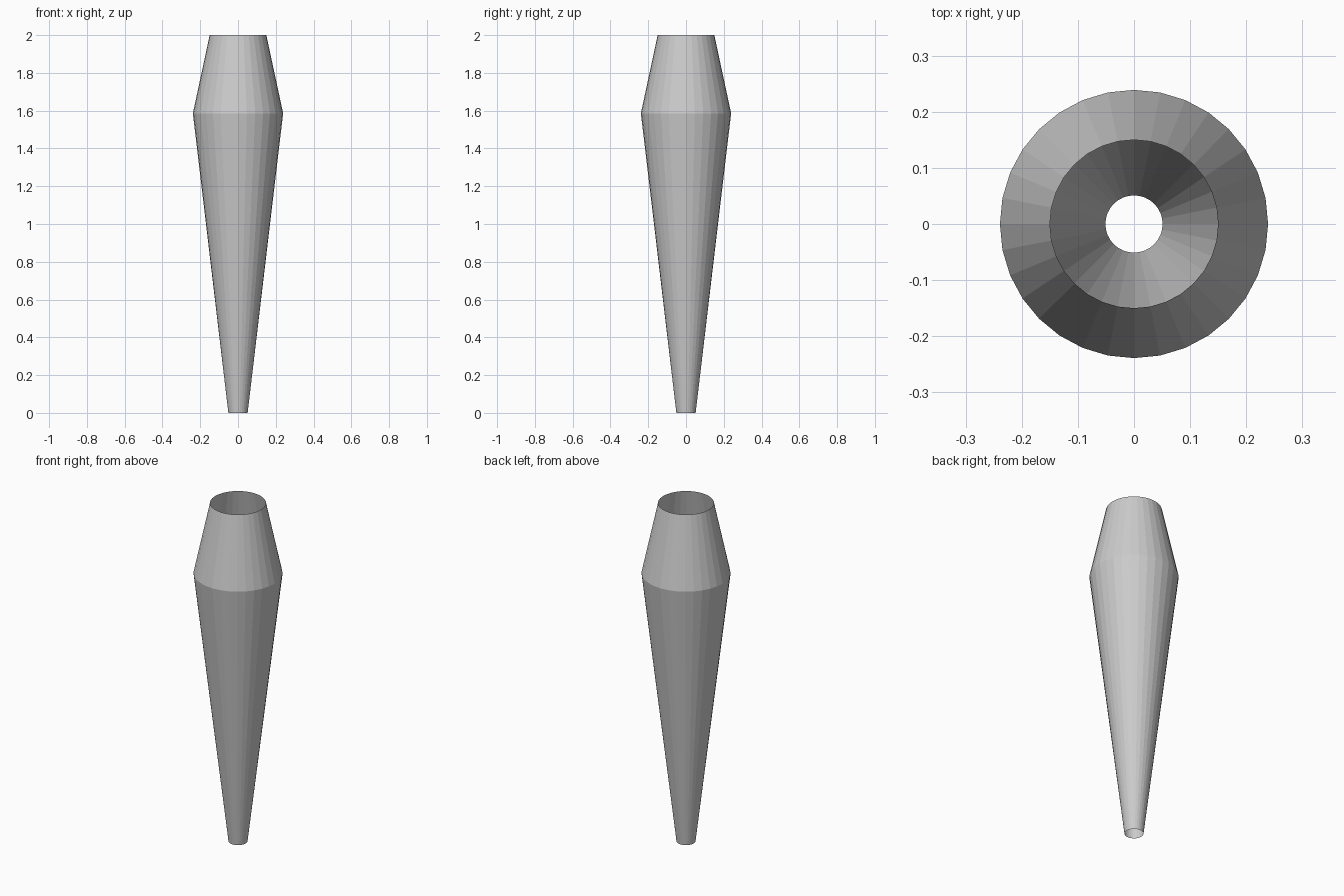
import bpy, bmesh
from math import cos, sin, tau

if "Cube" in bpy.data.objects:
    bpy.data.objects.remove(bpy.data.objects["Cube"])

SIDES = 32
# Profile of the open tapered shell: (radius, height)
PROFILE = [(0.051, 0.0), (0.239, 1.586), (0.15, 2.0)]

bm = bmesh.new()
rings = [[bm.verts.new((r * cos(tau * i / SIDES), r * sin(tau * i / SIDES), z))
          for i in range(SIDES)] for r, z in PROFILE]

# Flat-sided walls between neighbouring rings, both ends left open
for low, high in zip(rings, rings[1:]):
    for i in range(SIDES):
        j = (i + 1) % SIDES
        bm.faces.new((low[i], low[j], high[j], high[i]))

mesh = bpy.data.meshes.new("tapered_shell")
bm.to_mesh(mesh)
bm.free()
shell = bpy.data.objects.new("tapered_shell", mesh)
bpy.context.collection.objects.link(shell)
